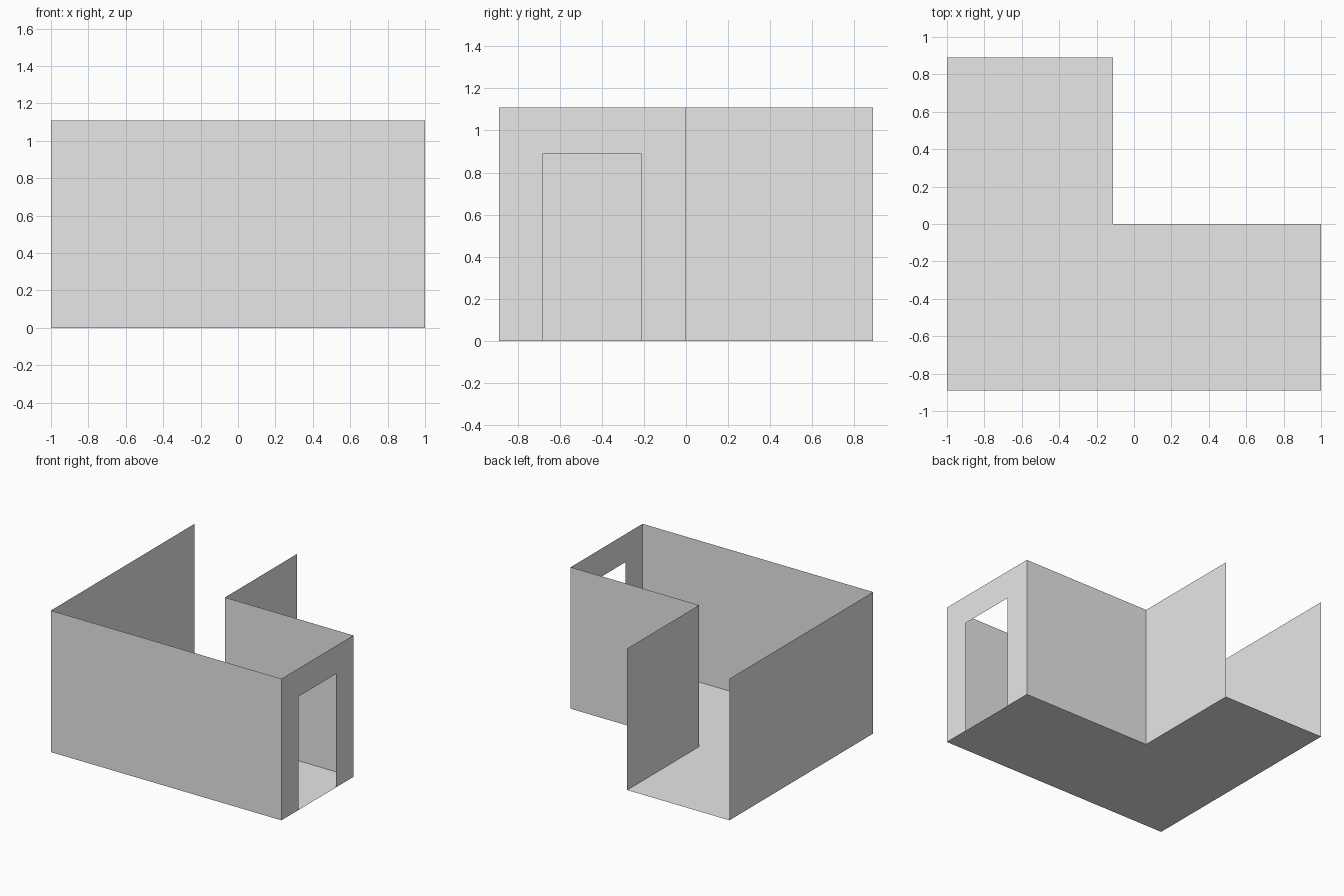
import bpy
import bmesh

cube = bpy.data.objects.get("Cube")
if cube:
    bpy.data.objects.remove(cube, do_unlink=True)

grey = bpy.data.materials.new("plain_grey")
grey.use_nodes = True
colour = (0.8, 0.8, 0.8, 1)
grey.diffuse_color = colour
grey.node_tree.nodes["Principled BSDF"].inputs["Base Color"].default_value = colour

# Main dimensions
X, Y, H = 1.0, 0.89, 1.11
INNER_X, INNER_Y = -0.113, 0.0
DOOR_FRONT, DOOR_BACK, DOOR_H = -0.68, -0.213, 0.89


def sheet(name, points):
    """Single flat face from an ordered outline."""
    bm = bmesh.new()
    bm.faces.new([bm.verts.new(p) for p in points])
    mesh = bpy.data.meshes.new(name)
    bm.to_mesh(mesh)
    bm.free()
    mesh.materials.append(grey)
    obj = bpy.data.objects.new(name, mesh)
    bpy.context.collection.objects.link(obj)
    return obj


def wall(name, a, b):
    """Thin upright wall; the outside is on the right going from a to b."""
    return sheet(name, [(*a, 0), (*b, 0), (*b, H), (*a, H)])


# L-shaped floor
front_left, front_right = (-X, -Y), (X, -Y)
right_back, corner = (X, INNER_Y), (INNER_X, INNER_Y)
wing_end, back_left = (INNER_X, Y), (-X, Y)
outline = [front_left, front_right, right_back, corner, wing_end, back_left]
sheet("floor", [(x, y, 0) for x, y in outline])

# Plain walls, leaving the end of the wing open
wall("front_wall", front_left, front_right)
wall("inner_back_wall", right_back, corner)
wall("inner_side_wall", corner, wing_end)
wall("long_side_wall", back_left, front_left)

# End wall with a doorway reaching the floor
profile = [(-Y, 0), (DOOR_FRONT, 0), (DOOR_FRONT, DOOR_H), (DOOR_BACK, DOOR_H),
           (DOOR_BACK, 0), (INNER_Y, 0), (INNER_Y, H), (-Y, H)]
sheet("doorway_wall", [(X, y, z) for y, z in profile])
